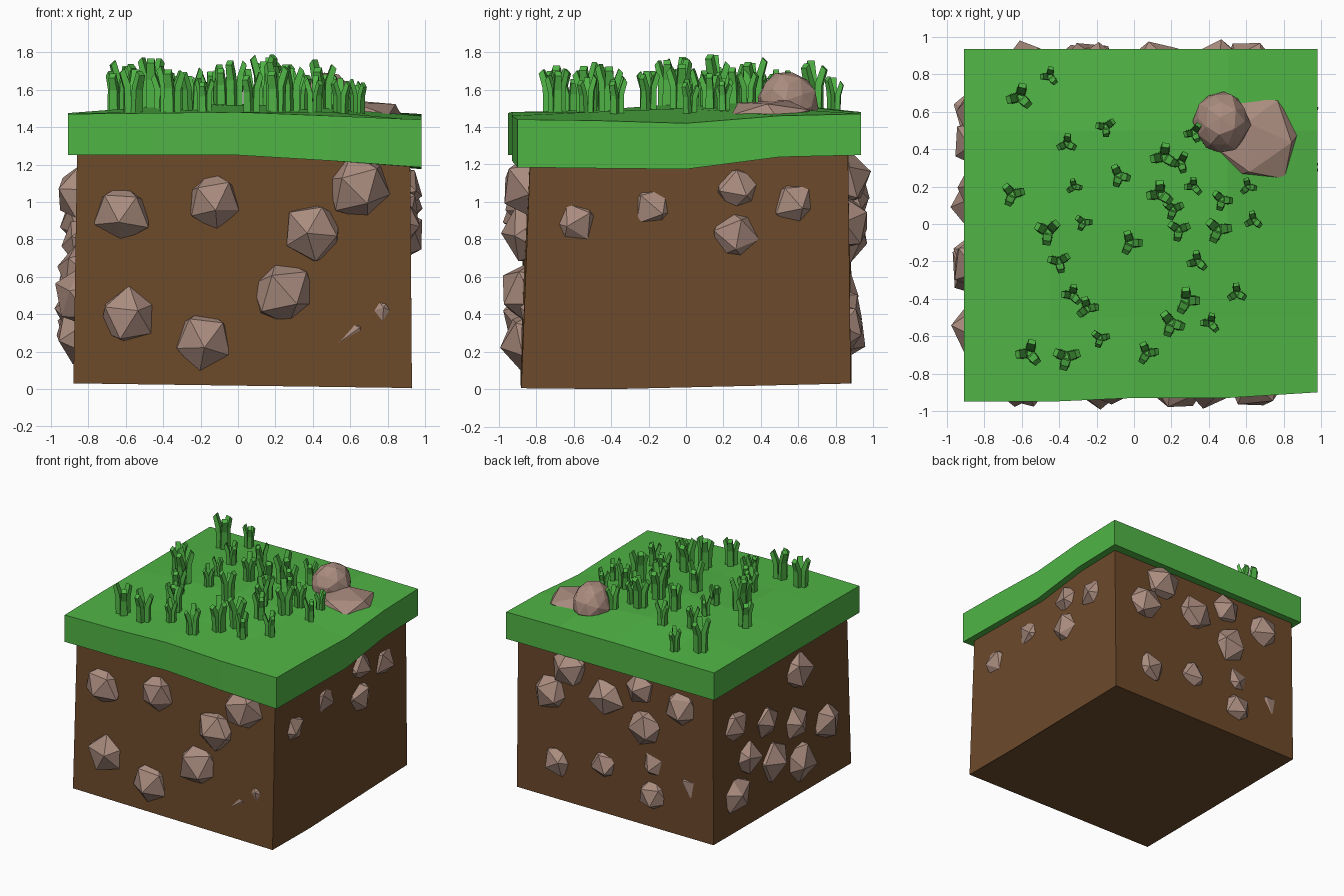
import bpy, bmesh, math, random
from mathutils import Vector, Matrix

if "Cube" in bpy.data.objects:
    bpy.data.objects.remove(bpy.data.objects["Cube"])

random.seed(7)


def material(name, rgb):
    m = bpy.data.materials.new(name)
    m.diffuse_color = (*rgb, 1)
    m.use_nodes = True
    m.node_tree.nodes["Principled BSDF"].inputs["Base Color"].default_value = m.diffuse_color
    return m


SOIL = material("soil", (0.15, 0.068, 0.024))
GREEN = material("grass", (0.08, 0.46, 0.06))
STONE = material("stone", (0.40, 0.26, 0.21))


def finish(bm, name, mat):
    bmesh.ops.recalc_face_normals(bm, faces=bm.faces[:])
    me = bpy.data.meshes.new(name)
    bm.to_mesh(me)
    bm.free()
    me.materials.append(mat)
    ob = bpy.data.objects.new(name, me)
    bpy.context.collection.objects.link(ob)
    return ob


# soil block: cube with slightly uneven corners
corners = {(-1, -1, -1): (-.88, -.885, .03), (1, -1, -1): (.93, -.88, .005),
           (-1, 1, -1): (-.87, .885, .03), (1, 1, -1): (.92, .88, .03),
           (-1, -1, 1): (-.86, -.86, 1.3), (1, -1, 1): (.92, -.83, 1.28),
           (-1, 1, 1): (-.86, .88, 1.3), (1, 1, 1): (.92, .865, 1.3)}
bm = bmesh.new()
bmesh.ops.create_cube(bm, size=2)
for v in bm.verts:
    v.co = corners[tuple(round(c) for c in v.co)]
for e in [e for e in bm.edges if abs(e.verts[0].co.y - e.verts[1].co.y) > 1
          and max(v.co.z for v in e.verts) < .1 and e.verts[0].co.x > 0]:
    r = bmesh.ops.subdivide_edges(bm, edges=[e], cuts=1)
    for v in r["geom_inner"]:
        if isinstance(v, bmesh.types.BMVert):
            v.co = (.93, -.4, 0)
finish(bm, "soil_block", SOIL)

# turf slab: uneven grid extruded down
XS = [-.91, -.45, 0, .5, .98]
YS = [-.93, -.5, 0, .5, .935]
TOP = [[1.47, 1.475, 1.48, 1.46, 1.44],
       [1.475, 1.485, 1.49, 1.48, 1.435],
       [1.475, 1.51, 1.525, 1.50, 1.42],
       [1.475, 1.51, 1.525, 1.50, 1.46],
       [1.475, 1.475, 1.48, 1.475, 1.47]]
LOW = [[1.25, 1.25, 1.25, 1.22, 1.185],
       [1.25, 1.25, 1.25, 1.22, 1.18],
       [1.25, 1.25, 1.25, 1.22, 1.175],
       [1.25, 1.25, 1.25, 1.25, 1.24],
       [1.25] * 5]


def ground(x, y):
    i = max(k for k in range(4) if XS[k] <= x)
    j = max(k for k in range(4) if YS[k] <= y)
    u = (x - XS[i]) / (XS[i + 1] - XS[i])
    w = (y - YS[j]) / (YS[j + 1] - YS[j])
    return ((TOP[j][i] * (1 - u) + TOP[j][i + 1] * u) * (1 - w)
            + (TOP[j + 1][i] * (1 - u) + TOP[j + 1][i + 1] * u) * w)


bm = bmesh.new()
top, low = ([[bm.verts.new((x, y - (.02 if y < 0 and x < 0 else -.03 * (x > .9 and y < -.9)), h[j][i]))
              for i, x in enumerate(XS)] for j, y in enumerate(YS)] for h in (TOP, LOW))
for g in (top, low):
    for j in range(4):
        for i in range(4):
            bm.faces.new((g[j][i], g[j][i + 1], g[j + 1][i + 1], g[j + 1][i]))
rim = ([(0, i) for i in range(4)] + [(j, 4) for j in range(4)]
       + [(4, i) for i in range(4, 0, -1)] + [(j, 0) for j in range(4, 0, -1)])
for a, b in zip(rim, rim[1:] + rim[:1]):
    bm.faces.new((top[a[0]][a[1]], low[a[0]][a[1]], low[b[0]][b[1]], top[b[0]][b[1]]))
finish(bm, "turf_slab", GREEN)


# stones: jittered low-poly spheres sunk into the walls
def stone(bm, loc, size, subdiv=1, jitter=.1):
    spin = Matrix.Rotation(random.uniform(0, 6.28), 4,
                           Vector([random.uniform(-1, 1) for _ in range(3)]).normalized())
    r = bmesh.ops.create_icosphere(bm, subdivisions=subdiv, radius=1)
    for v in r["verts"]:
        p = (spin @ v.co) * random.uniform(1 - jitter, 1 + jitter)
        v.co = Vector(loc) + Vector(p[k] * size[k] for k in range(3))


WALLS = {
    "front": (lambda a, z, d: (a, -.875 + d, z), [
        (-.62, .94, .16), (-.13, 1.0, .15), (.4, .84, .16), (.65, 1.08, .17), (.24, .51, .175),
        (-.58, .39, .16), (-.19, .26, .165), (.59, .3, .09), (.76, .41, .08)]),
    "right": (lambda a, z, d: (.922 - d - .02, a, z), [
        (-.59, .89, .13), (-.18, .97, .12), (.27, 1.07, .13), (.27, .82, .14), (.58, 1.0, .13),
        (-.71, .4, .04), (.34, .3, .07), (.65, .54, .015)]),
    "back": (lambda a, z, d: (a, .88 - d, z), [
        (.62, .89, .15), (.45, 1.13, .16), (.12, .98, .16), (-.19, 1.12, .13), (-.56, 1.07, .15),
        (-.24, .83, .165), (.56, .33, .13), (.14, .42, .12), (-.31, .53, .11), (-.31, .29, .135),
        (-.64, .45, .09)]),
    "left": (lambda a, z, d: (-.868 + d, a, z), [
        (.6, .9, .13), (.19, .78, .13), (-.17, .63, .14), (-.57, .5, .165), (-.21, 1.04, .15),
        (.44, .59, .14), (.1, .43, .165), (-.23, .29, .17), (.59, .33, .16)])}
for side, (place, spots) in WALLS.items():
    bm = bmesh.new()
    for a, z, r in spots:
        R = max(r * 1.06, .14)
        stone(bm, place(a, z, math.sqrt(R * R - r * r)), (R, R, R), jitter=.08)
    finish(bm, "stones_" + side, STONE)

# two boulders on the turf
bm = bmesh.new()
stone(bm, (.65, .46, 1.47), (.26, .25, .08), 1, .06)
finish(bm, "flat_boulder", STONE)
bm = bmesh.new()
stone(bm, (.47, .54, 1.53), (.15, .165, .165), 2, .05)
finish(bm, "round_boulder", STONE)

# grass tufts: three bent blades each (x, y, size)
TUFTS = [(-.61, .68, 1), (-.45, .79, .7), (-.15, .52, .75), (-.36, .43, .75), (-.32, .2, .6),
         (-.65, .16, .9), (-.08, .26, .85), (.16, .36, 1), (.25, .33, .8), (.32, .49, .75),
         (.32, .2, .7), (.14, .16, 1), (.21, .08, .8), (.47, .13, .8), (.45, -.03, 1),
         (.64, .02, .7), (.24, -.03, .85), (.34, -.2, .8), (-.02, -.1, .9), (-.27, .01, .65),
         (-.46, -.04, 1), (-.4, -.2, .85), (-.33, -.38, .8), (-.25, -.45, .85), (-.18, -.61, .7),
         (-.56, -.69, 1), (-.36, -.71, 1), (.07, -.69, .85), (.2, -.53, 1), (.28, -.41, 1),
         (.41, -.53, .75), (.55, -.37, .75), (.61, .2, .65)]
bm = bmesh.new()
for x, y, s in TUFTS:
    turn = random.uniform(0, 6.28)
    base = ground(x, y) - .02
    for k in range(3):
        ang = turn + k * 2.094 + random.uniform(-.3, .3)
        out = Vector((math.cos(ang), math.sin(ang), 0))
        side = Vector((-out.y, out.x, 0))
        tall = .27 * s * random.uniform(.82, 1.03)
        rings = []
        # distance out, height, half width, half thickness
        for d, h, w, t in ((.028, 0, .027, .02), (.034, .65, .024, .017), (.062, 1, .02, .012)):
            c = Vector((x, y, base + h * tall)) + out * d * s
            rings.append([bm.verts.new(c + (side * w * p + out * t * q) * s
                                       + Vector((0, 0, -.012 * q * h)))
                          for p, q in ((-1, -1), (1, -1), (1, 1), (-1, 1))])
        for a, b in zip(rings, rings[1:]):
            for i in range(4):
                bm.faces.new((a[i], a[(i + 1) % 4], b[(i + 1) % 4], b[i]))
        bm.faces.new(rings[0])
        bm.faces.new(rings[-1])
finish(bm, "grass_tufts", GREEN)
